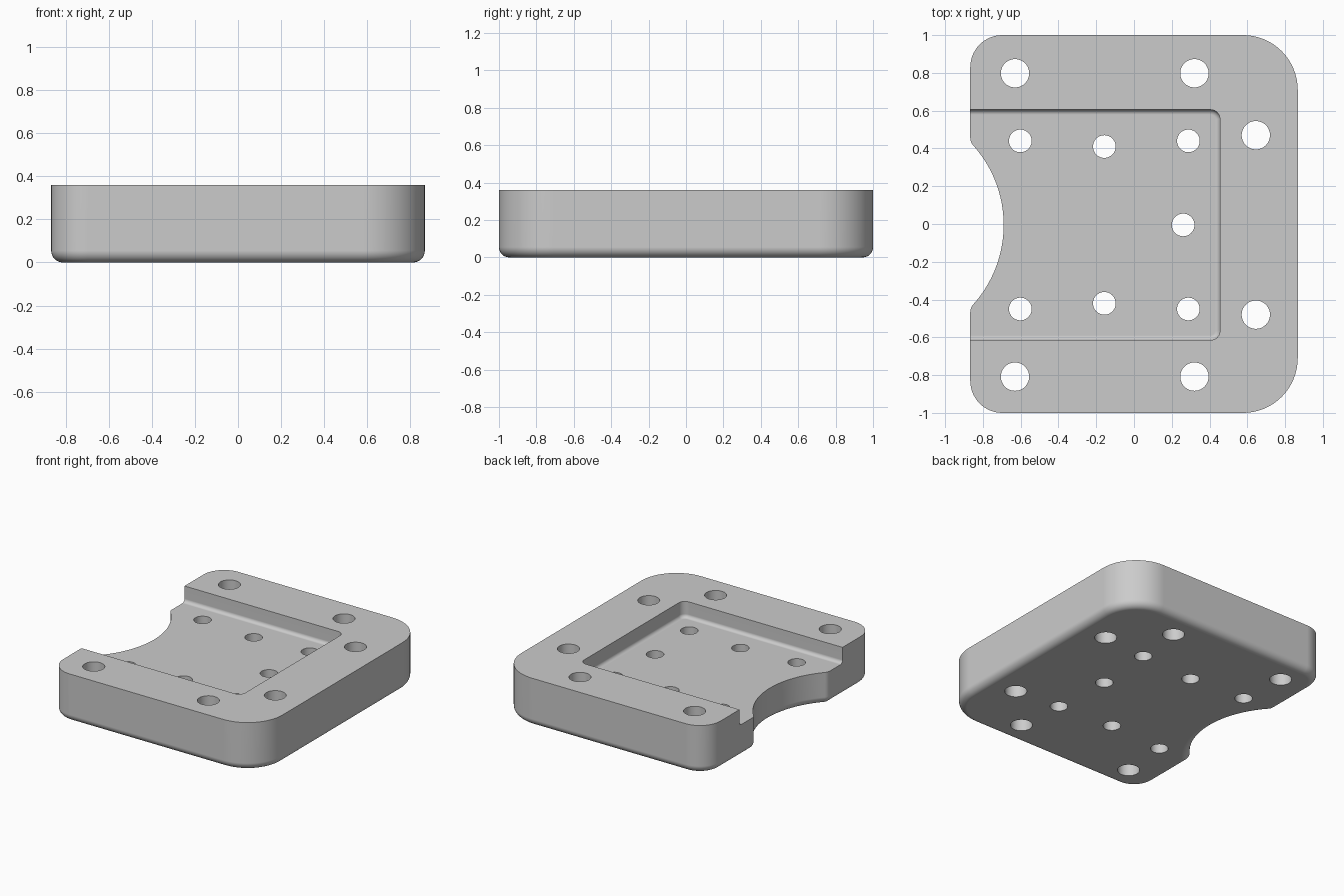
import bpy, bmesh, math
from mathutils import Vector

cube = bpy.data.objects.get("Cube")
if cube:
    bpy.data.objects.remove(cube, do_unlink=True)

W, H, TOP = 0.867, 1.0, 0.36      # half width, half depth, height
Y0 = -0.005                       # centre line of the holes and pocket
FLOOR = 0.24                      # pocket floor height

grey = bpy.data.materials.new("grey")
grey.use_nodes = True
grey.diffuse_color = (0.6, 0.6, 0.6, 1)
grey.node_tree.nodes["Principled BSDF"].inputs["Base Color"].default_value = (0.6, 0.6, 0.6, 1)


def arc(cx, cy, r, a0, a1, n):
    """Points on an arc, angles in degrees."""
    angles = [math.radians(a0 + (a1 - a0) * i / n) for i in range(n + 1)]
    return [Vector((cx + r * math.cos(a), cy + r * math.sin(a))) for a in angles]


def plate_outline(d):
    """Plate outline moved inward by d: rounded corners and a round bite on the -x side."""
    rl, rr, rs, big = 0.17, 0.29, 0.06, 0.63
    cx = -0.69 - big
    dx = -W + rs - cx
    dy = math.sqrt((big + rs) ** 2 - dx ** 2)
    t = math.degrees(math.atan2(dy, dx))
    pts = arc(W - rr, -H + rr, rr - d, -90, 0, 16)
    pts += arc(W - rr, H - rr, rr - d, 0, 90, 16)
    pts += arc(-W + rl, H - rl, rl - d, 90, 180, 14)
    pts += arc(-W + rs, Y0 + dy, rs - d, 180, 180 + t, 6)
    pts += arc(cx, Y0, big + d, t, -t, 32)[1:-1]
    pts += arc(-W + rs, Y0 - dy, rs - d, 180 - t, 180, 6)
    pts += arc(-W + rl, -H + rl, rl - d, 180, 270, 14)
    return pts


def pocket_outline(d):
    """Pocket outline moved inward by d, running out past the -x side."""
    r, x1, half = 0.05, 0.455, 0.61
    pts = arc(x1 - r, Y0 - half + r, r - d, -90, 0, 10)
    pts += arc(x1 - r, Y0 + half - r, r - d, 0, 90, 10)
    pts += [Vector((-1.2 + d, Y0 + half - d)), Vector((-1.2 + d, Y0 - half + d))]
    return pts


def add_object(name, bm):
    bmesh.ops.recalc_face_normals(bm, faces=bm.faces)
    mesh = bpy.data.meshes.new(name)
    bm.to_mesh(mesh)
    bm.free()
    mesh.materials.append(grey)
    obj = bpy.data.objects.new(name, mesh)
    bpy.context.collection.objects.link(obj)
    return obj


def filleted_solid(name, outline, z0, z1, r, steps):
    """Upright solid with a rounded bottom edge of radius r."""
    bm = bmesh.new()
    levels = []
    for i in range(steps + 1):
        a = math.pi / 2 * i / steps
        levels.append((r * (1 - math.sin(a)), z0 + r * (1 - math.cos(a))))
    levels.append((0, z1))
    rings = [[bm.verts.new((p.x, p.y, z)) for p in outline(d)] for d, z in levels]
    n = len(rings[0])
    for lo, hi in zip(rings, rings[1:]):
        for i in range(n):
            j = (i + 1) % n
            bm.faces.new((lo[i], lo[j], hi[j], hi[i]))
    bm.faces.new(rings[0][::-1])
    bm.faces.new(rings[-1])
    return add_object(name, bm)


# Plate body and pocket cutter
plate = filleted_solid("mounting_plate", plate_outline, 0, TOP, 0.055, 8)
pocket = filleted_solid("pocket_cutter", pocket_outline, FLOOR, TOP + 0.2, 0.026, 6)

# Through holes: x, distance from the centre line, radius
holes = [(0.26, 0, 0.06)]
for x, y, r in [(-0.63, 0.803, 0.075), (0.32, 0.803, 0.075), (0.645, 0.475, 0.075),
                (-0.602, 0.445, 0.06), (-0.157, 0.415, 0.06), (0.288, 0.445, 0.06)]:
    holes += [(x, y, r), (x, -y, r)]
bm = bmesh.new()
for x, y, r in holes:
    ring = [bm.verts.new((p.x, p.y, -0.2)) for p in arc(x, Y0 + y, r, 0, 352.5, 47)]
    base = bm.faces.new(ring)
    ext = bmesh.ops.extrude_face_region(bm, geom=[base], use_keep_orig=True)
    bmesh.ops.translate(bm, vec=(0, 0, 0.9),
                        verts=[v for v in ext["geom"] if isinstance(v, bmesh.types.BMVert)])
hole_cutter = add_object("hole_cutter", bm)

# Cut the pocket and the holes
bpy.ops.object.select_all(action='DESELECT')
bpy.context.view_layer.objects.active = plate
plate.select_set(True)
for cutter in (pocket, hole_cutter):
    cutter.hide_render = True
    mod = plate.modifiers.new(cutter.name, 'BOOLEAN')
    mod.operation = 'DIFFERENCE'
    mod.solver = 'EXACT'
    mod.object = cutter
    bpy.ops.object.modifier_apply(modifier=mod.name)
    bpy.data.objects.remove(cutter, do_unlink=True)

# Smooth fillets with crisp edges and flat large faces
bpy.ops.object.shade_smooth_by_angle(angle=math.radians(30))
flat = plate.modifiers.new("flat_faces", 'WEIGHTED_NORMAL')
flat.keep_sharp = True
